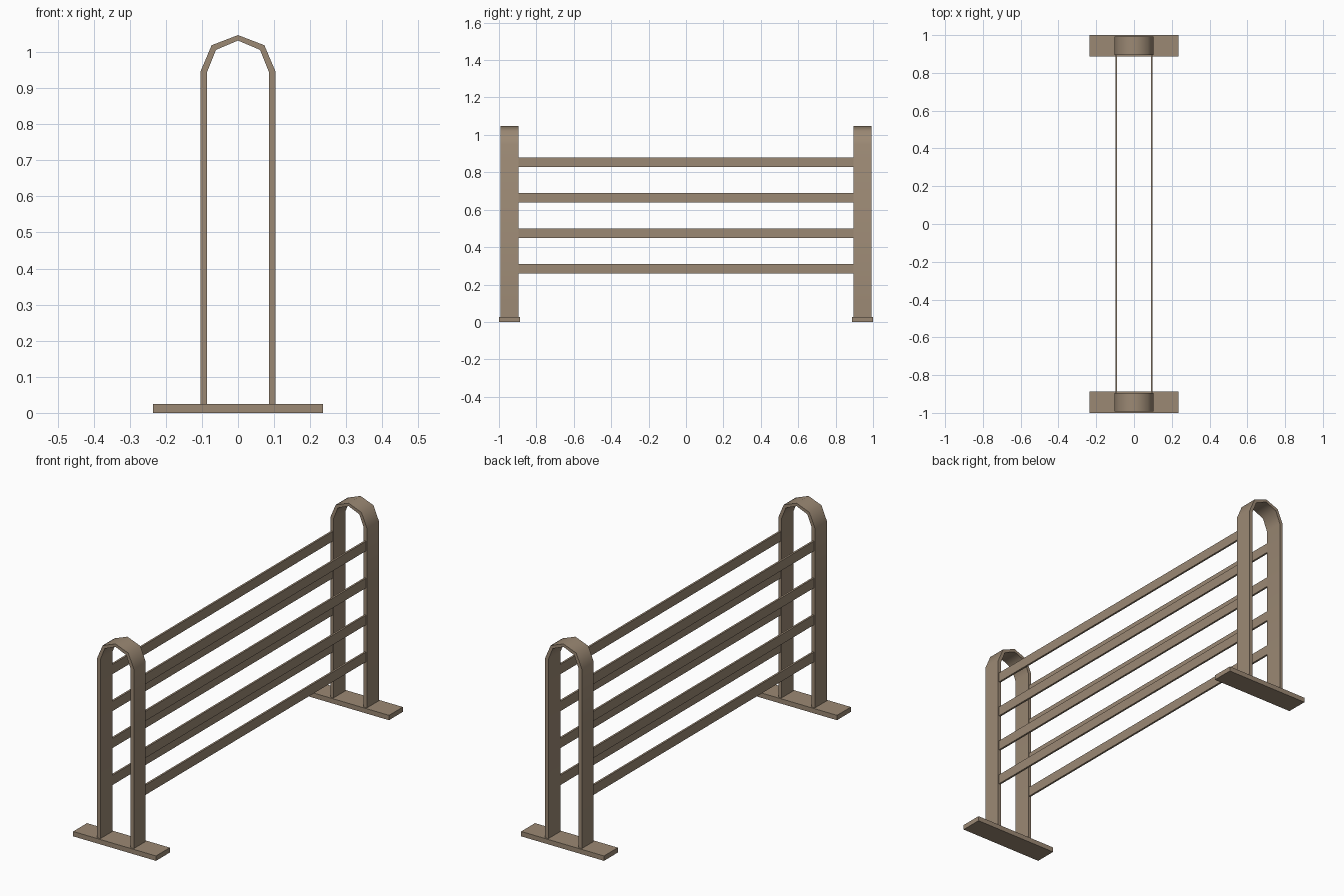
import bpy, bmesh, math

if "Cube" in bpy.data.objects:
    bpy.data.objects.remove(bpy.data.objects["Cube"])

wood = bpy.data.materials.new("tan_brown")
wood.diffuse_color = (0.33, 0.25, 0.175, 1)
wood.use_nodes = True
wood.node_tree.nodes["Principled BSDF"].inputs["Base Color"].default_value = wood.diffuse_color


def finish(name, bm):
    bmesh.ops.recalc_face_normals(bm, faces=bm.faces)
    mesh = bpy.data.meshes.new(name)
    bm.to_mesh(mesh)
    bm.free()
    mesh.materials.append(wood)
    ob = bpy.data.objects.new(name, mesh)
    bpy.context.collection.objects.link(ob)
    return ob


def box(name, x0, x1, y0, y1, z0, z1):
    bm = bmesh.new()
    bmesh.ops.create_cube(bm, size=1)
    for v in bm.verts:
        v.co = ((x0 + x1) / 2 + v.co.x * (x1 - x0),
                (y0 + y1) / 2 + v.co.y * (y1 - y0),
                (z0 + z1) / 2 + v.co.z * (z1 - z0))
    return finish(name, bm)


# Half profiles of the bent strap, from foot to crown
OUTER = [(0.104, 0.024), (0.104, 0.946), (0.073, 1.019), (0, 1.047)]
INNER = [(0.086, 0.024), (0.086, 0.944), (0.061, 1.006), (0, 1.032)]


def full(half):
    return half + [(-x, z) for x, z in reversed(half[:-1])]


def arch(name, y0, y1):
    bm = bmesh.new()
    rings = [[bm.verts.new(p) for p in
              ((ox, y0, oz), (ox, y1, oz), (ix, y1, iz), (ix, y0, iz))]
             for (ox, oz), (ix, iz) in zip(full(OUTER), full(INNER))]
    for a, b in zip(rings, rings[1:]):
        for i in range(4):
            j = (i + 1) % 4
            bm.faces.new((a[i], a[j], b[j], b[i]))
    bm.faces.new(rings[0])
    bm.faces.new(rings[-1])
    ob = finish(name, bm)
    bpy.ops.object.select_all(action='DESELECT')
    ob.select_set(True)
    bpy.context.view_layer.objects.active = ob
    bpy.ops.object.shade_smooth_by_angle(angle=math.radians(50))


# End frames: foot plate and arched strap
for label, s in (("front", -1), ("back", 1)):
    ys = sorted((s * 0.888, s * 1.0))
    box(label + "_foot_plate", -0.235, 0.235, *ys, 0, 0.025)
    ys = sorted((s * 0.896, s * 0.993))
    arch(label + "_arch", *ys)

# Long rails, four on each side
for label, s in (("left", -1), ("right", 1)):
    for i in range(4):
        z = 0.285 + i * 0.1895
        box(f"{label}_rail_{i + 1}", s * 0.094 - 0.005, s * 0.094 + 0.005,
            -0.9, 0.9, z - 0.025, z + 0.025)
